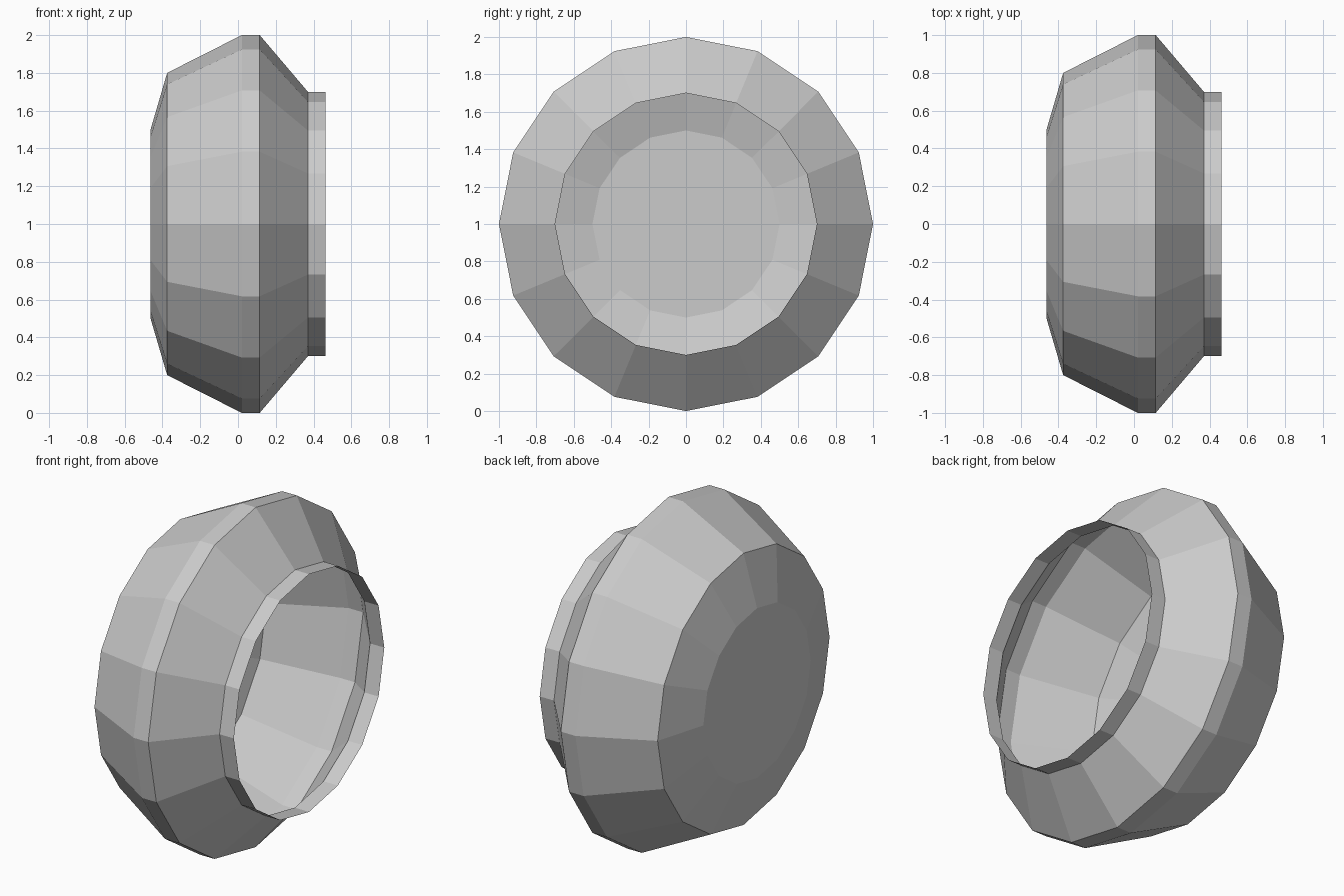
import bpy, bmesh
from math import sin, cos, tau

if "Cube" in bpy.data.objects:
    bpy.data.objects.remove(bpy.data.objects["Cube"])

SIDES = 16
# Profile as (x, radius), from the closed end to the open rim
PROFILE = [(-0.463, 0.5), (-0.375, 0.8), (0.02, 1.0),
           (0.115, 1.0), (0.37, 0.7), (0.463, 0.7)]

bm = bmesh.new()
rings = [[bm.verts.new((x, r * sin(tau * i / SIDES), 1 + r * cos(tau * i / SIDES)))
          for i in range(SIDES)] for x, r in PROFILE]

# Faceted wall, left open at the rim
for a, b in zip(rings, rings[1:]):
    for i in range(SIDES):
        j = (i + 1) % SIDES
        bm.faces.new((a[i], a[j], b[j], b[i]))

# Flat closed end
bm.faces.new(rings[0])
bmesh.ops.recalc_face_normals(bm, faces=bm.faces)
if max(bm.faces, key=lambda f: f.calc_center_median().z).normal.z < 0:
    bmesh.ops.reverse_faces(bm, faces=bm.faces)

mesh = bpy.data.meshes.new("round_shell")
bm.to_mesh(mesh)
bm.free()
bpy.context.collection.objects.link(bpy.data.objects.new("round_shell", mesh))
